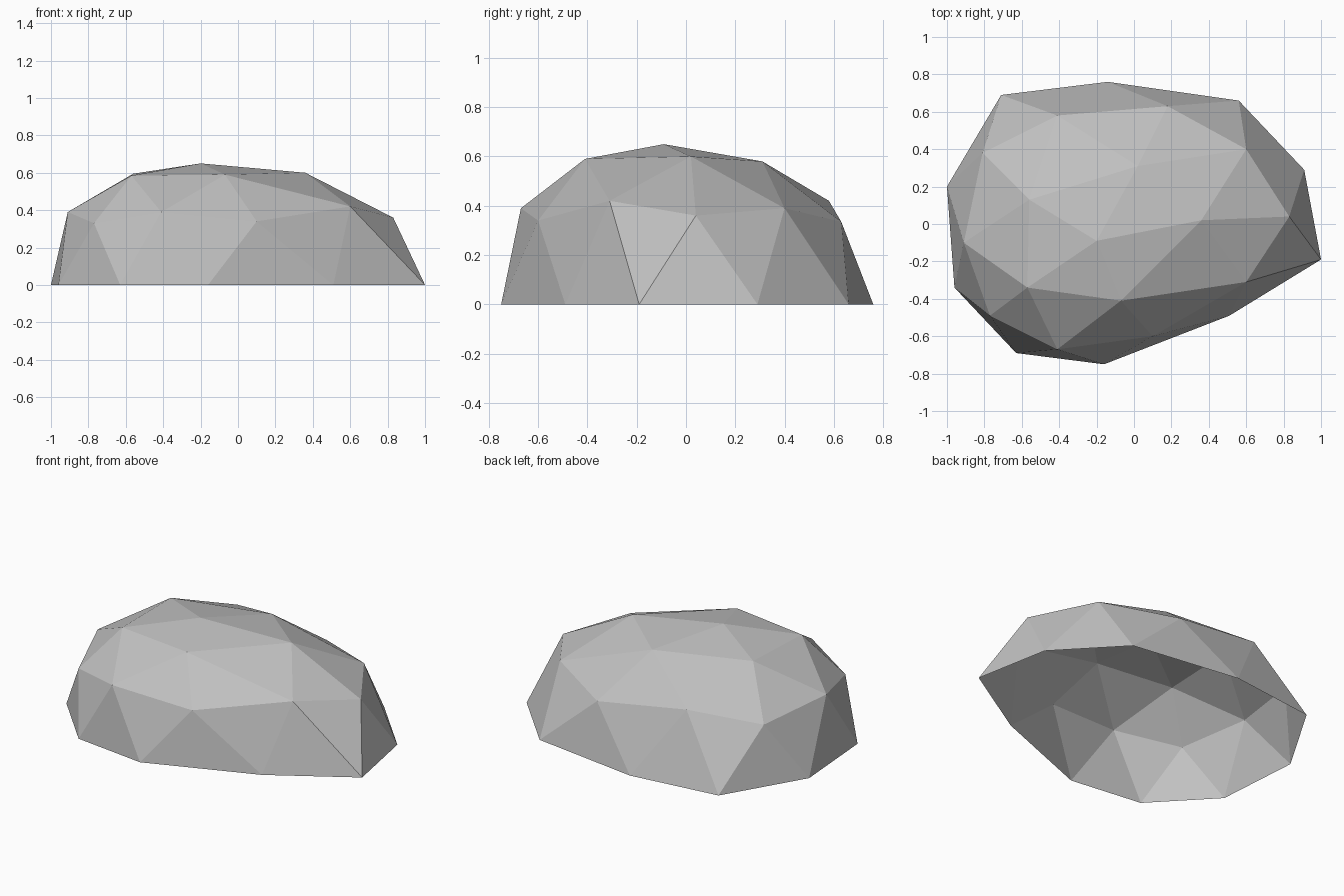
import bpy
import bmesh

default_cube = bpy.data.objects.get("Cube")
if default_cube:
    bpy.data.objects.remove(default_cube, do_unlink=True)


def flat_material(name, colour):
    mat = bpy.data.materials.new(name)
    mat.use_nodes = True
    mat.diffuse_color = colour
    shader = next(n for n in mat.node_tree.nodes if n.type == "BSDF_PRINCIPLED")
    shader.inputs["Base Color"].default_value = colour
    shader.inputs["Roughness"].default_value = 1
    return mat


# Outline on the ground, counter-clockwise from the pointed end
ground_outline = [
    (1, -.19), (.91, .29), (.56, .66), (-.14, .76), (-.71, .69),
    (-1, .2), (-.96, -.34), (-.63, -.69), (-.16, -.75), (.51, -.49),
]
# Shoulder ring: each point sits above one edge of the outline
shoulder_ring = [
    (.83, .04, .36), (.6, .4, .39), (.18, .63, .335), (-.41, .58, .42),
    (-.81, .38, .355), (-.91, -.1, .39), (-.77, -.49, .33),
    (-.41, -.67, .39), (.1, -.6, .34), (.6, -.31, .42),
]
# Crown ring: each point sits above every second shoulder point
crown_ring = [
    (.36, .02, .6), (.02, .31, .58), (-.56, .13, .595),
    (-.57, -.34, .585), (-.07, -.41, .59),
]
peak_point = (-.2, -.09, .65)


def build_boulder():
    bm = bmesh.new()
    ground = [bm.verts.new((x, y, 0)) for x, y in ground_outline]
    shoulder = [bm.verts.new(p) for p in shoulder_ring]
    crown = [bm.verts.new(p) for p in crown_ring]
    peak = bm.verts.new(peak_point)

    # Steep sides: a zigzag band of triangles
    count = len(ground)
    for i in range(count):
        following = (i + 1) % count
        bm.faces.new((ground[i], ground[following], shoulder[i]))
        bm.faces.new((shoulder[i], ground[following], shoulder[following]))

    # Sloping top: two triangles below each crown point, one between
    # neighbouring crown points, and a fan up to the peak
    for i, corner in enumerate(crown):
        neighbour = crown[(i + 1) % len(crown)]
        before = shoulder[2 * i - 1]
        below = shoulder[2 * i]
        after = shoulder[2 * i + 1]
        bm.faces.new((before, below, corner))
        bm.faces.new((below, after, corner))
        bm.faces.new((corner, after, neighbour))
        bm.faces.new((corner, neighbour, peak))

    mesh = bpy.data.meshes.new("boulder")
    bm.to_mesh(mesh)
    bm.free()
    return mesh


# Open-bottomed faceted boulder with flat shading
boulder = bpy.data.objects.new("boulder", build_boulder())
boulder.data.materials.append(flat_material("stone grey", (.53, .53, .53, 1)))
bpy.context.collection.objects.link(boulder)
